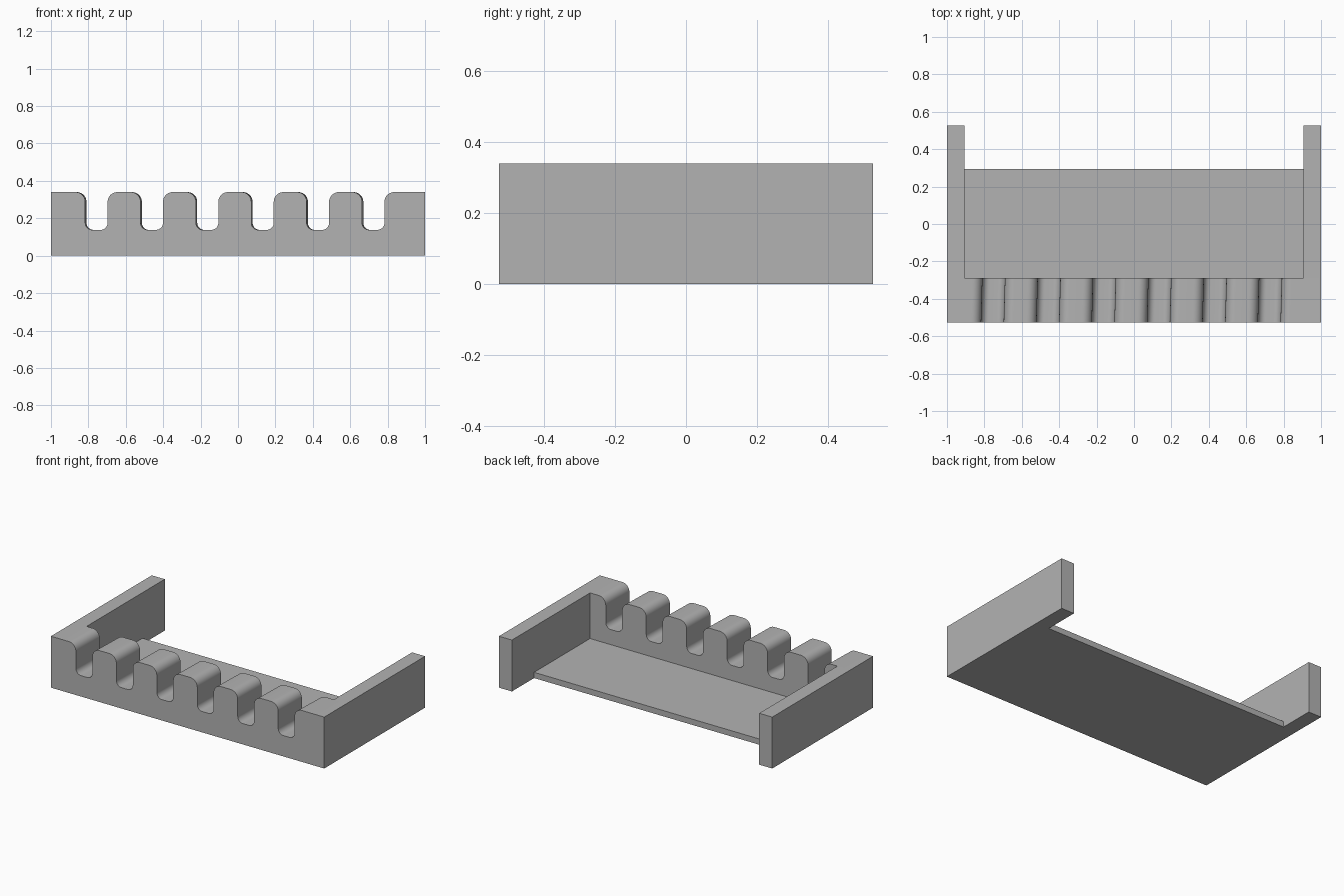
import bpy, bmesh, math

cube = bpy.data.objects.get("Cube")
if cube:
    bpy.data.objects.remove(cube, do_unlink=True)

# Plain grey plastic
grey = bpy.data.materials.new("mid grey")
grey.use_nodes = True
colour = (0.45, 0.45, 0.45, 1)
grey.diffuse_color = colour
grey.node_tree.nodes["Principled BSDF"].inputs["Base Color"].default_value = colour

HEIGHT, DEPTH, WALL = 0.34, 0.527, 0.095
COMB_BACK, FLOOR_BACK, FLOOR_TOP = -0.29, 0.295, 0.038
SLOTS, PITCH, FIRST, WIDTH = 6, 0.296, -0.757, 0.12
SLOT_Z, TOP_R, LOW_R, SKEW = 0.138, 0.052, 0.038, 0.007


def finish(name, bm):
    bmesh.ops.recalc_face_normals(bm, faces=bm.faces)
    mesh = bpy.data.meshes.new(name)
    bm.to_mesh(mesh)
    bm.free()
    obj = bpy.data.objects.new(name, mesh)
    bpy.context.collection.objects.link(obj)
    mesh.materials.append(grey)
    return obj


def box(name, low, high):
    bm = bmesh.new()
    bmesh.ops.create_cube(bm, size=1)
    for v in bm.verts:
        v.co = [a + (b - a) * (c + 0.5) for a, b, c in zip(low, high, v.co)]
    return finish(name, bm)


def arc(cx, cz, r, start, end, steps=10):
    angles = [math.radians(start + (end - start) * i / steps) for i in range(steps + 1)]
    return [(cx + r * math.cos(a), cz + r * math.sin(a)) for a in angles]


# Comb: a rail with rounded slots, running slightly askew
profile = [(-1, 0), (-1, HEIGHT)]
for i in range(SLOTS):
    left = FIRST + i * PITCH - WIDTH / 2
    right = left + WIDTH
    profile += arc(left - TOP_R, HEIGHT - TOP_R, TOP_R, 90, 0)
    profile += arc(left + LOW_R, SLOT_Z + LOW_R, LOW_R, 180, 270)
    profile += arc(right - LOW_R, SLOT_Z + LOW_R, LOW_R, 270, 360)
    profile += arc(right + TOP_R, HEIGHT - TOP_R, TOP_R, 180, 90)
profile += [(1, HEIGHT), (1, 0)]

bm = bmesh.new()
front = [bm.verts.new((x, -DEPTH, z)) for x, z in profile]
back = [bm.verts.new((x + (SKEW if abs(x) < 1 else 0), COMB_BACK, z)) for x, z in profile]
bm.faces.new(front)
bm.faces.new(back)
for i in range(len(profile)):
    j = (i + 1) % len(profile)
    bm.faces.new((front[i], front[j], back[j], back[i]))
comb = finish("slotted_front_rail", bm)
bpy.context.view_layer.objects.active = comb
comb.select_set(True)
bpy.ops.object.shade_smooth_by_angle(angle=math.radians(30))

# Side walls and thin floor
for name, side in (("left_wall", 1), ("right_wall", -1)):
    xs = sorted((side * (1 - WALL), side))
    box(name, (xs[0], COMB_BACK, 0), (xs[1], DEPTH, HEIGHT))
box("floor", (WALL - 1, COMB_BACK, 0), (1 - WALL, FLOOR_BACK, FLOOR_TOP))
